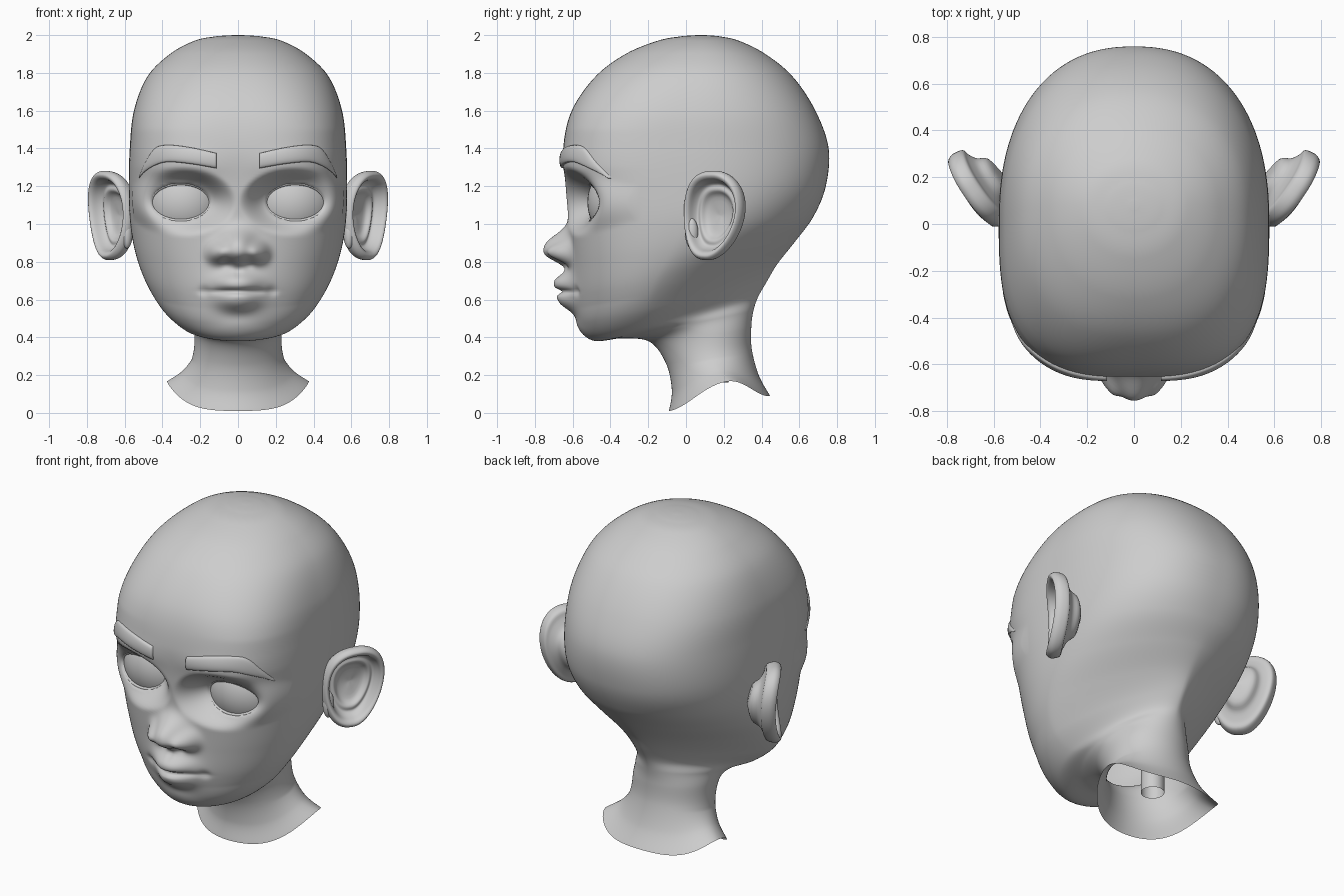
import bpy
import bmesh
from math import sin, cos, pi, sqrt, exp
from mathutils import Vector
from mathutils.bvhtree import BVHTree

default_cube = bpy.data.objects.get("Cube")
if default_cube:
    bpy.data.objects.remove(default_cube, do_unlink=True)

clay = bpy.data.materials.new("clay grey")
clay.use_nodes = True
clay.diffuse_color = (0.61, 0.61, 0.61, 1)
clay.node_tree.nodes["Principled BSDF"].inputs["Base Color"].default_value = clay.diffuse_color


def clamp(value):
    return max(0.0, min(1.0, value))


def smoothstep(value):
    value = clamp(value)
    return value * value * (3 - 2 * value)


def spline(keys, steps):
    """Catmull-Rom interpolation through tuples of any length."""
    result = []
    last = len(keys) - 1
    for i in range(last):
        before, start, end, after = keys[max(i - 1, 0)], keys[i], keys[i + 1], keys[min(i + 2, last)]
        for step in range(steps):
            t = step / steps
            result.append(tuple(
                b + t * ((c - a) / 2 + t * (a - 2.5 * b + 2 * c - d / 2 + t * (1.5 * (b - c) + (d - a) / 2)))
                for a, b, c, d in zip(before, start, end, after)))
    result.append(keys[last])
    return result


def loft(name, rows, cap_start=False, cap_end=False):
    """Join closed rows of points into a smooth skin."""
    bm = bmesh.new()
    rings = [[bm.verts.new(point) for point in row] for row in rows]
    for upper, lower in zip(rings, rings[1:]):
        for i in range(len(upper)):
            bm.faces.new((upper[i - 1], upper[i], lower[i], lower[i - 1]))
    if cap_start:
        bm.faces.new(rings[0])
    if cap_end:
        bm.faces.new(rings[-1])
    bmesh.ops.recalc_face_normals(bm, faces=bm.faces)
    for face in bm.faces:
        face.smooth = True
    tree = BVHTree.FromBMesh(bm)
    mesh = bpy.data.meshes.new(name)
    bm.to_mesh(mesh)
    bm.free()
    mesh.materials.append(clay)
    bpy.context.collection.objects.link(bpy.data.objects.new(name, mesh))
    return tree


# Eyeball and almond opening shared by the sockets, eyes and lids
EYEBALL = Vector((0.283, -0.282, 1.115))
EYE_RADIUS = 0.24
OPEN_X, OPEN_WIDTH, OPEN_UP, OPEN_DOWN = 0.303, 0.153, 0.096, 0.094


def eyeball_y(x, z):
    spread = (x - EYEBALL.x) ** 2 + (z - EYEBALL.z) ** 2
    return EYEBALL.y - sqrt(EYE_RADIUS ** 2 - spread)


# Soft face forms: x, z, width, reach up, reach down, height
FORMS = {
    "nose tip": (0, 0.86, 0.095, 0.10, 0.07, 0.14),
    "nose wing": (0.112, 0.845, 0.05, 0.055, 0.05, 0.07),
    "nostril": (0.055, 0.785, 0.03, 0.02, 0.02, -0.012),
    "muzzle": (0, 0.66, 0.16, 0.13, 0.1, 0.03),
    "upper lip": (0, 0.685, 0.115, 0.055, 0.05, 0.065),
    "lower lip": (0, 0.595, 0.105, 0.045, 0.055, 0.058),
    "mouth line": (0, 0.643, 0.14, 0.013, 0.013, -0.03),
    "mouth corner": (0.18, 0.645, 0.03, 0.025, 0.025, -0.01),
    "philtrum": (0, 0.745, 0.02, 0.03, 0.03, -0.006),
    "chin": (0, 0.44, 0.12, 0.05, 0.05, 0.01),
    "brow": (0.3, 1.31, 0.2, 0.08, 0.06, 0.01),
}


def sculpt(x, y, z):
    """Push a front point out or in to form the face."""
    side = abs(x)
    for cx, cz, width, up, down, height in FORMS.values():
        across = (side - cx) / width
        along = (z - cz) / (up if z > cz else down)
        y -= height * exp(-(across * across + along * along) ** 1.25)
    run, climb = side - OPEN_X, z - EYEBALL.z
    rim = sqrt((run / OPEN_WIDTH) ** 2 + (climb / (OPEN_UP if climb > 0 else OPEN_DOWN)) ** 2)
    if rim < 2.2:
        # Hold the lid depth outside the opening and ease it into the face
        pull = 1 / max(rim, 1)
        socket = eyeball_y(OPEN_X + run * pull, EYEBALL.z + climb * pull) - 0.01
        y = socket + (y - socket) * smoothstep((rim - 0.92) / 1.05)
        y += 0.04 * smoothstep((1.03 - rim) / 0.15)
    return y


# Head and neck rings: front y, front z, back y, back z, half width, widest y, back roundness
HEAD_KEYS = [
    (0.06, 2.0, 0.10, 2.0, 0.02, 0.08, 2),
    (-0.03, 1.993, 0.18, 1.993, 0.12, 0.08, 2),
    (-0.15, 1.97, 0.28, 1.97, 0.23, 0.08, 2),
    (-0.32, 1.9, 0.42, 1.9, 0.36, 0.07, 2.1),
    (-0.48, 1.78, 0.565, 1.78, 0.48, 0.05, 2.2),
    (-0.605, 1.6, 0.685, 1.6, 0.551, 0.02, 2.3),
    (-0.65, 1.4, 0.755, 1.4, 0.573, 0, 2.3),
    (-0.637, 1.2, 0.74, 1.2, 0.578, 0, 2.3),
    (-0.62, 1.0, 0.675, 1.04, 0.572, -0.02, 2.1),
    (-0.61, 0.8, 0.58, 0.91, 0.543, -0.08, 1.8),
    (-0.60, 0.62, 0.485, 0.79, 0.485, -0.16, 1.55),
    (-0.57, 0.47, 0.425, 0.69, 0.4, -0.2, 1.45),
    (-0.49, 0.383, 0.38, 0.61, 0.3, -0.17, 1.6),
    (-0.33, 0.395, 0.357, 0.54, 0.245, -0.02, 1.9),
    (-0.19, 0.375, 0.346, 0.46, 0.23, 0.09, 2),
    (-0.105, 0.26, 0.348, 0.34, 0.24, 0.13, 2),
    (-0.075, 0.12, 0.385, 0.2, 0.295, 0.17, 2),
    (-0.09, 0.01, 0.445, 0.09, 0.375, 0.22, 2),
]


def head_ring(key, count=256):
    front, front_z, back, back_z, width, middle, roundness = key
    squareness = 1.95 + 1.05 * clamp((front_z - 0.55) / 0.75) - clamp((front_z - 1.5) / 0.5)
    bow = 0.115 * clamp(1 - front_z / 0.24)
    ring = []
    for i in range(count):
        turn = 2 * pi * i / count
        turn -= 0.4 * sin(turn)
        c, s = cos(turn), sin(turn)
        power = squareness if c > 0 else roundness
        reach = (abs(c) ** power + abs(s) ** power) ** (-1 / power)
        y = middle - c * reach * (middle - front if c > 0 else back - middle)
        x = width * s * reach
        z = front_z + (back_z - front_z) * (y - front) / (back - front) + bow * s ** 4
        if c > 0 and y < -0.25:
            y = sculpt(x, y, z)
        ring.append((x, y, z))
    return ring


skin = loft("head", [head_ring(key) for key in spline(HEAD_KEYS, 15)], cap_start=True)

# Brow stations: x, top z, bottom z
BROW_KEYS = [(0.115, 1.375, 1.295), (0.25, 1.405, 1.318), (0.37, 1.418, 1.328),
             (0.44, 1.4, 1.31), (0.495, 1.32, 1.275), (0.525, 1.25, 1.24)]
# Ear section from the bowl over the rim to the back: reach, offset
EAR_SECTION = [(0.02, -0.06), (0.42, -0.055), (0.58, -0.03), (0.7, -0.035), (0.78, -0.015),
               (0.85, 0.022), (0.95, 0.03), (1.03, 0), (0.98, -0.045), (0.82, -0.055),
               (0.62, -0.075), (0.45, -0.115), (0.02, -0.13)]


def brow_section(x, top, bottom, side):
    section = []
    for i in range(20):
        turn = 2 * pi * i / 20
        z = (top + bottom) / 2 + (top - bottom) / 2 * cos(turn)
        hit = skin.ray_cast(Vector((x, -2, z)), Vector((0, 1, 0)))[0]
        depth = hit.y if hit else -0.4
        lift = sqrt(abs(sin(turn))) * (0.018 if sin(turn) > 0 else -0.015)
        section.append((side * x, depth - lift, z))
    return section


def ear_ring(reach, offset, side):
    centre = Vector((0.675, 0.15, 1.045))
    along = Vector((0.555, 0.832, 0))
    outward = Vector((0.832, -0.555, 0))
    ring = []
    for i in range(64):
        c, s = cos(2 * pi * i / 64), sin(2 * pi * i / 64)
        # Fuller in front where it joins the head, narrow at the lobe
        length = 0.168 * c if c > 0 else -0.182 * abs(c) ** 0.75
        point = centre + along * reach * (length * (1 + 0.14 * s) + 0.022 * s)
        point += outward * (offset + 0.03 * reach * s * s)
        point.z += 0.23 * s * reach
        ring.append((side * point.x, point.y, point.z))
    return ring


def ball(name, centre, size):
    bpy.ops.mesh.primitive_uv_sphere_add(segments=48, ring_count=24, radius=1, location=centre)
    part = bpy.context.object
    part.name = name
    part.scale = size
    part.data.materials.append(clay)
    bpy.ops.object.shade_smooth()


def eyelid(name, side):
    curve = bpy.data.curves.new(name, "CURVE")
    curve.dimensions = "3D"
    curve.bevel_depth = 0.009
    curve.bevel_resolution = 3
    path = curve.splines.new("POLY")
    path.use_cyclic_u = True
    path.points.add(63)
    for i, point in enumerate(path.points):
        c, s = cos(2 * pi * i / 64), sin(2 * pi * i / 64)
        x = OPEN_X + OPEN_WIDTH * 1.03 * c
        z = EYEBALL.z + (OPEN_UP if s > 0 else OPEN_DOWN) * 1.04 * s
        point.co = (side * x, eyeball_y(x, z) - 0.003, z, 1)
    curve.materials.append(clay)
    bpy.context.collection.objects.link(bpy.data.objects.new(name, curve))


# Paired parts
for side, label in ((1, "left"), (-1, "right")):
    loft(label + "_eyebrow", [brow_section(*key, side) for key in spline(BROW_KEYS, 8)], True, True)
    loft(label + "_ear", [ear_ring(*key, side) for key in spline(EAR_SECTION, 4)], True, True)
    ball(label + "_ear_tragus", (side * 0.588, 0.03, 0.95), (0.03, 0.035, 0.08))
    ball(label + "_eyeball", (side * EYEBALL.x, EYEBALL.y, EYEBALL.z), (EYE_RADIUS,) * 3)
    eyelid(label + "_eyelid", side)

# Throat tube inside the open neck
loft("throat", [[(0.065 * cos(pi * i / 16), 0.16 + 0.065 * sin(pi * i / 16), z) for i in range(32)]
                for z in (0.16, 0.6)])
